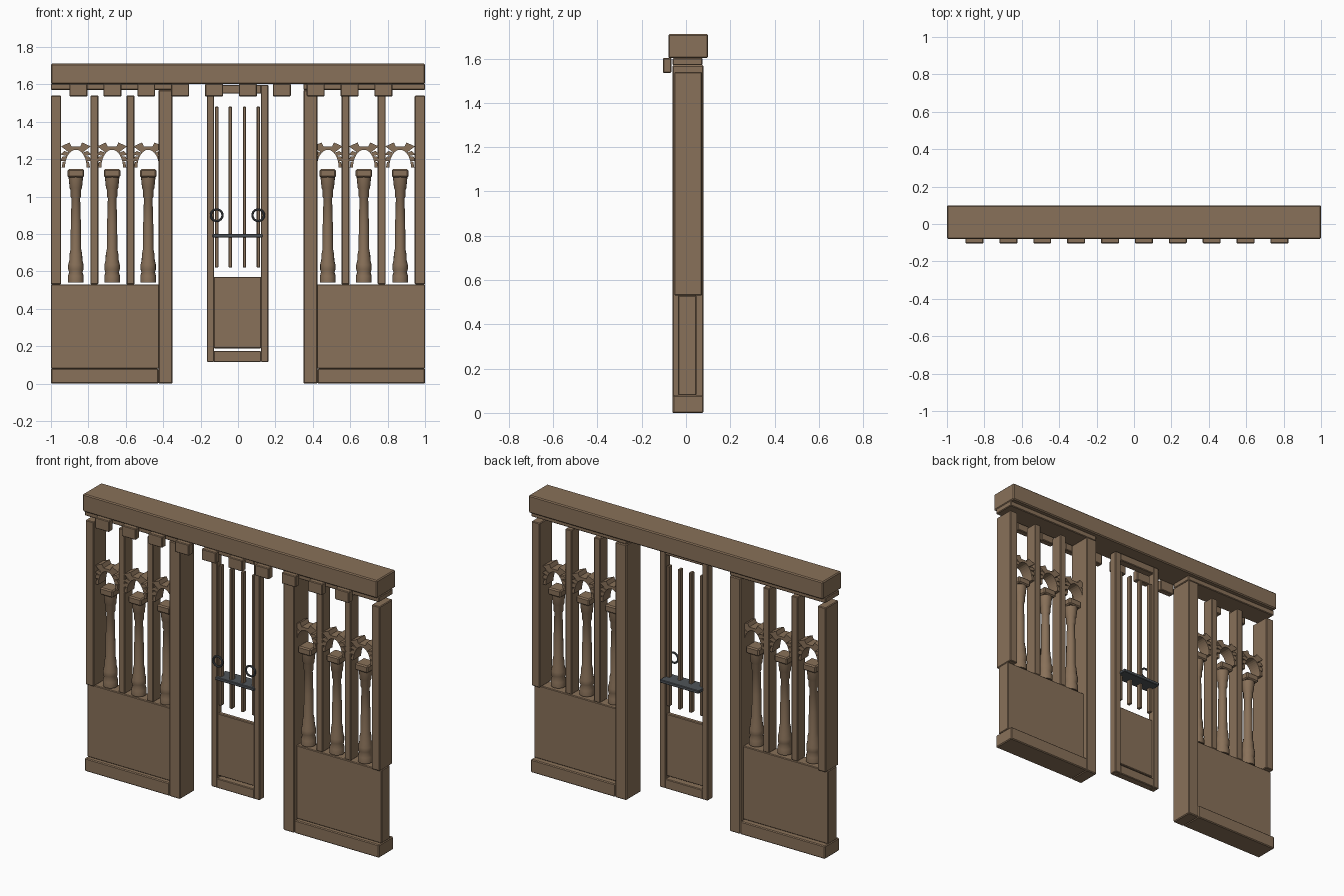
import bpy, bmesh, math
from mathutils import Matrix

if "Cube" in bpy.data.objects:
    bpy.data.objects.remove(bpy.data.objects["Cube"], do_unlink=True)


def material(name, rgb):
    m = bpy.data.materials.new(name)
    m.use_nodes = True
    m.diffuse_color = (*rgb, 1)
    m.node_tree.nodes["Principled BSDF"].inputs["Base Color"].default_value = (*rgb, 1)
    return m


wood = material("brown wood", (0.25, 0.165, 0.10))
iron = material("dark iron", (0.08, 0.09, 0.10))


def finish(name, bm, mat, smooth=False):
    bmesh.ops.recalc_face_normals(bm, faces=bm.faces)
    mesh = bpy.data.meshes.new(name)
    bm.to_mesh(mesh)
    bm.free()
    mesh.materials.append(mat)
    ob = bpy.data.objects.new(name, mesh)
    bpy.context.collection.objects.link(ob)
    if smooth:
        bpy.ops.object.select_all(action='DESELECT')
        ob.select_set(True)
        bpy.context.view_layer.objects.active = ob
        bpy.ops.object.shade_smooth_by_angle(angle=math.radians(35))
    return ob


def box(name, x, y, z, mat=wood, bevel=0.004):
    """Bevelled box from (low, high) ranges."""
    bm = bmesh.new()
    size = [r[1] - r[0] for r in (x, y, z)]
    mid = [(r[0] + r[1]) / 2 for r in (x, y, z)]
    bmesh.ops.create_cube(bm, size=1, matrix=Matrix.Translation(mid) @ Matrix.Diagonal((*size, 1)))
    if bevel:
        bmesh.ops.bevel(bm, geom=bm.edges[:], offset=bevel, segments=1, affect='EDGES')
    return finish(name, bm, mat)


def side_box(name, s, x, y, z, bevel=0.004):
    return box(name, sorted((s * x[0], s * x[1])), y, z, bevel=bevel)


def column(name, x):
    """Turned column with flared capital and stepped foot."""
    profile = [(0.042, 0.54), (0.042, 0.575), (0.036, 0.595), (0.041, 0.61),
               (0.041, 0.635), (0.035, 0.66), (0.034, 0.69), (0.028, 0.72),
               (0.027, 0.85), (0.023, 0.99), (0.028, 1.0), (0.028, 1.035),
               (0.033, 1.045), (0.039, 1.105)]
    n = 16
    bm = bmesh.new()
    rings = [[bm.verts.new((x + r * math.cos(2 * math.pi * i / n),
                            r * math.sin(2 * math.pi * i / n), z)) for i in range(n)]
             for r, z in profile]
    for a, b in zip(rings, rings[1:]):
        for i in range(n):
            j = (i + 1) % n
            bm.faces.new((a[i], a[j], b[j], b[i]))
    bm.faces.new(rings[0])
    bm.faces.new(rings[-1])
    finish(name, bm, wood, smooth=True)


def arch(name, x, y0=-0.035, y1=0.04):
    """Ring of wedge stones; the shoulder stones stand proud."""
    # start angle, end angle, outer radius
    stones = [(0, 22, 0.076), (22, 40, 0.092), (40, 55, 0.108), (55, 76, 0.138), (76, 104, 0.115)]
    stones += [(180 - b, 180 - a, r) for a, b, r in stones[:4]]
    bm = bmesh.new()
    for a, b, r in stones:
        steps = [math.radians(a + (b - a) * t / 2) for t in range(3)]
        inner = [(0.058 * math.cos(t), 0.095 * math.sin(t)) for t in steps]
        outer = [(r * math.cos(t), r * math.sin(t)) for t in (steps[2], steps[0])]
        loops = [[bm.verts.new((x + px, y, 1.155 + pz)) for px, pz in inner + outer]
                 for y in (y0, y1)]
        bm.faces.new(loops[0])
        bm.faces.new(loops[1])
        for i in range(5):
            j = (i + 1) % 5
            bm.faces.new((loops[0][i], loops[0][j], loops[1][j], loops[1][i]))
    finish(name, bm, wood)


def ring(name, x, y, z, major=0.031, minor=0.006, n=24, m=8):
    bm = bmesh.new()
    grid = []
    for i in range(n):
        a = 2 * math.pi * i / n
        row = []
        for k in range(m):
            t = 2 * math.pi * k / m
            d = major + minor * math.cos(t)
            row.append(bm.verts.new((x + d * math.cos(a), y + minor * math.sin(t), z + d * math.sin(a))))
        grid.append(row)
    for i in range(n):
        for k in range(m):
            i2, k2 = (i + 1) % n, (k + 1) % m
            bm.faces.new((grid[i][k], grid[i2][k], grid[i2][k2], grid[i][k2]))
    finish(name, bm, iron, smooth=True)


# Lintel and the row of blocks under its front edge
box("lintel", (-1, 1), (-0.08, 0.10), (1.602, 1.71), bevel=0.006)
for i in range(10):
    c = -0.853 + 0.1812 * i
    box(f"lintel_block_{i + 1}", (c - 0.048, c + 0.048), (-0.104, -0.066), (1.535, 1.603))

# Side screens
for s, side in ((-1, "right"), (1, "left")):
    side_box(f"{side}_top_rail", s, (0.35, 1), (-0.06, 0.075), (1.57, 1.603))
    side_box(f"{side}_door_post", s, (0.35, 0.425), (-0.062, 0.08), (0, 1.57), 0.005)
    side_box(f"{side}_base_rail", s, (0.425, 1), (-0.06, 0.08), (0, 0.08), 0.005)
    side_box(f"{side}_lower_panel", s, (0.42, 1), (-0.036, 0.048), (0.08, 0.53))
    side_box(f"{side}_outer_post", s, (0.945, 1), (-0.053, 0.072), (0.53, 1.54))
    for i, c in enumerate((0.575, 0.768)):
        side_box(f"{side}_mullion_{i + 1}", s, (c - 0.021, c + 0.021), (-0.032, 0.045), (0.53, 1.54))
    for i, c in enumerate((0.48, 0.673, 0.867)):
        x = s * c
        column(f"{side}_column_{i + 1}", x)
        box(f"{side}_capital_{i + 1}", (x - 0.044, x + 0.044), (-0.044, 0.044), (1.102, 1.146), bevel=0.007)
        arch(f"{side}_arch_{i + 1}", x)

# Door leaf
depth = (-0.022, 0.026)
box("door_right_stile", (-0.166, -0.128), depth, (0.115, 1.597))
box("door_left_stile", (0.122, 0.162), depth, (0.115, 1.597))
box("door_top_rail", (-0.13, 0.124), depth, (1.55, 1.597))
box("door_bottom_rail", (-0.13, 0.124), depth, (0.115, 0.174))
box("door_panel", (-0.13, 0.124), (-0.013, 0.014), (0.188, 0.57))
for i, c in enumerate((-0.114, -0.041, 0.035, 0.109)):
    box(f"door_bar_{i + 1}", (c - 0.009, c + 0.009), (-0.012, 0.018), (0.62, 1.48), bevel=0.003)

# Iron fittings
box("latch_plate", (-0.135, 0.13), (-0.03, 0.07), (0.78, 0.799), iron, 0.003)
for side, x in (("right", -0.114), ("left", 0.108)):
    ring(f"{side}_pull_ring", x, -0.033, 0.9)
